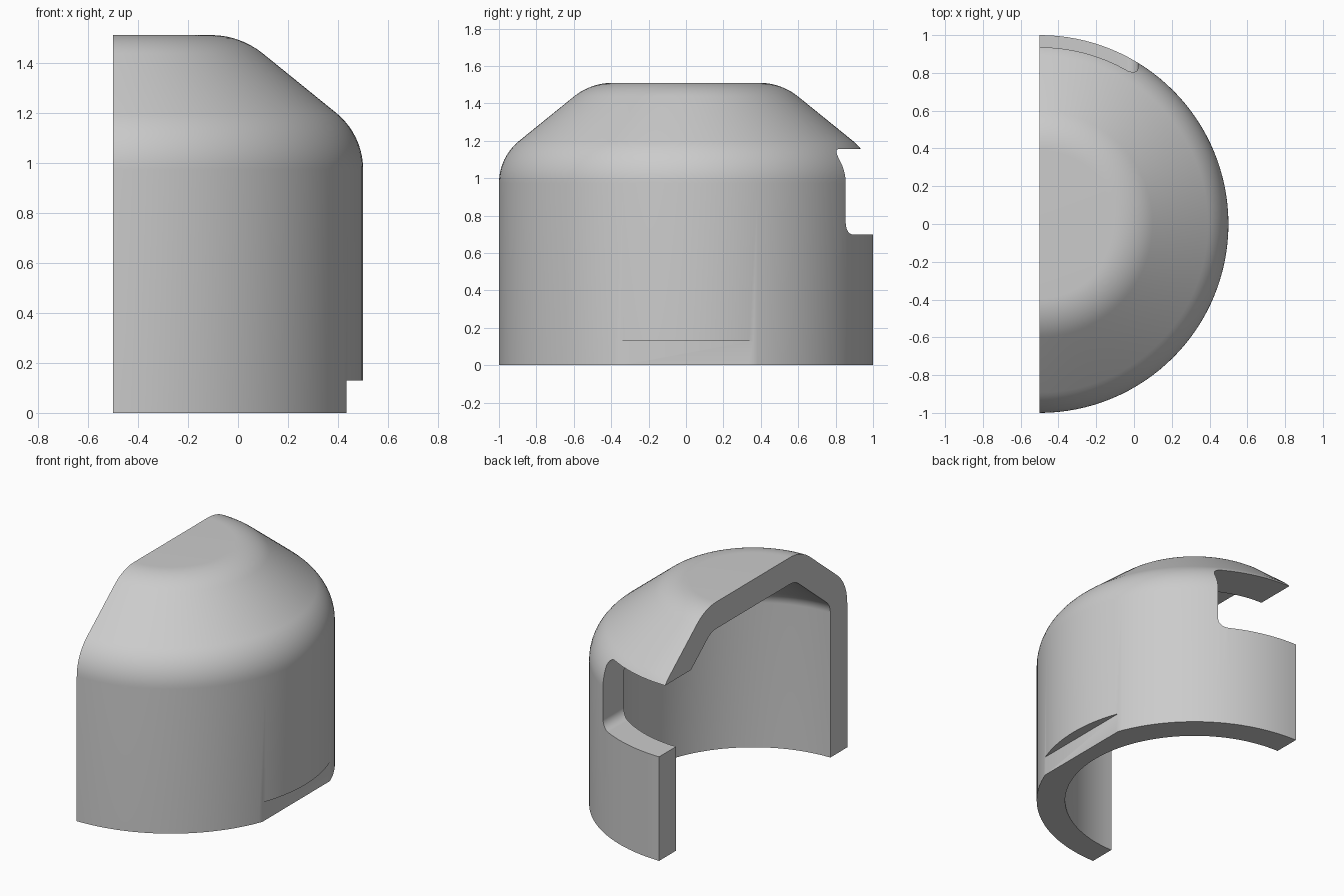
import bpy, bmesh, math
from mathutils import Vector, Matrix

if "Cube" in bpy.data.objects:
    bpy.data.objects.remove(bpy.data.objects["Cube"], do_unlink=True)

AXIS_X, WALL, SLOPE = -0.5, 0.18, math.radians(39)


def rounded(points, radii, steps=10):
    """Polyline through the points with each corner rounded to its radius."""
    out = []
    for i, (p, r) in enumerate(zip(points, radii)):
        p = Vector(p)
        if not r:
            out.append(p)
            continue
        a = (Vector(points[i - 1]) - p).normalized()
        b = (Vector(points[(i + 1) % len(points)]) - p).normalized()
        half = a.angle(b) / 2
        centre = p + (a + b).normalized() * r / math.sin(half)
        start = p + a * r / math.tan(half) - centre
        end = p + b * r / math.tan(half) - centre
        for k in range(steps + 1):
            t = k / steps
            out.append(centre + start.lerp(end, t).normalized() * r)
    return out


def make_object(name, bm):
    bmesh.ops.recalc_face_normals(bm, faces=bm.faces)
    mesh = bpy.data.meshes.new(name)
    bm.to_mesh(mesh)
    bm.free()
    obj = bpy.data.objects.new(name, mesh)
    bpy.context.collection.objects.link(obj)
    return obj


def side_profile(offset, fillet_top, fillet_side):
    """Corners and fillets of the dome wall, from the base up to the axis."""
    radius, top = 1 - offset, 1.51 - offset
    shoulder = 1.112 + offset * (math.tan(SLOPE) - 1 / math.cos(SLOPE))
    crown = radius - (top - shoulder) / math.tan(SLOPE)
    pts = [(radius, 0), (radius, shoulder), (crown, top), (0, top)]
    return rounded(pts, [0, fillet_side, fillet_top, 0])


# Half dome shell: closed section swept half a turn
outer = side_profile(0, 0.33, 0.29)
inner = side_profile(WALL, 0.15, 0.11)
section = outer + inner[::-1]
bm = bmesh.new()
face = bm.faces.new([bm.verts.new((0, -p.x, p.y)) for p in section])
bmesh.ops.spin(bm, geom=[face] + face.edges[:] + face.verts[:], cent=(0, 0, 0),
               axis=(0, 0, 1), angle=math.pi, steps=64, use_duplicate=False)
bmesh.ops.remove_doubles(bm, verts=bm.verts, dist=1e-5)
# Cap the starting end if the sweep left it open
rim = [e for e in bm.edges if e.is_boundary]
if rim:
    bmesh.ops.holes_fill(bm, edges=rim, sides=0)
bmesh.ops.translate(bm, verts=bm.verts, vec=(AXIS_X, 0, 0))
shell = make_object("half_dome_shell", bm)

# Slot cutter: rounded window through the back wall
window = rounded([(-0.7, 0.7), (0.02, 0.7), (0.02, 1.155), (-0.7, 1.155)],
                 [0, 0.06, 0.06, 0])
bm = bmesh.new()
face = bm.faces.new([bm.verts.new((p.x, 0.1, p.y)) for p in window])
ext = bmesh.ops.extrude_face_region(bm, geom=[face])["geom"]
bmesh.ops.translate(bm, vec=(0, 1.4, 0),
                    verts=[v for v in ext if isinstance(v, bmesh.types.BMVert)])
# Extruding a lone face removes its source, so close the near end
rim = [e for e in bm.edges if e.is_boundary]
if rim:
    bmesh.ops.holes_fill(bm, edges=rim, sides=0)
slot_cutter = make_object("slot_cutter", bm)

# Flat cutter: small notch at the foot of the outer wall
bm = bmesh.new()
bmesh.ops.create_cube(bm, size=1, matrix=Matrix.Translation((0.933, 0, -0.37)))
bmesh.ops.scale(bm, vec=(1, 2, 1), verts=bm.verts)
notch_cutter = make_object("notch_cutter", bm)

# Apply the cuts and smooth the curved faces
bpy.ops.object.select_all(action='DESELECT')
bpy.context.view_layer.objects.active = shell
shell.select_set(True)
for cutter in (slot_cutter, notch_cutter):
    mod = shell.modifiers.new(cutter.name, 'BOOLEAN')
    mod.operation, mod.solver, mod.object = 'DIFFERENCE', 'EXACT', cutter
    bpy.ops.object.modifier_apply(modifier=mod.name)
    bpy.data.objects.remove(cutter, do_unlink=True)
bpy.ops.object.shade_smooth_by_angle(angle=math.radians(30))

# Plain grey finish
grey = bpy.data.materials.new("plain_grey")
grey.use_nodes = True
colour = (0.6, 0.6, 0.6, 1)
grey.diffuse_color = colour
grey.node_tree.nodes["Principled BSDF"].inputs["Base Color"].default_value = colour
shell.data.materials.clear()
shell.data.materials.append(grey)
